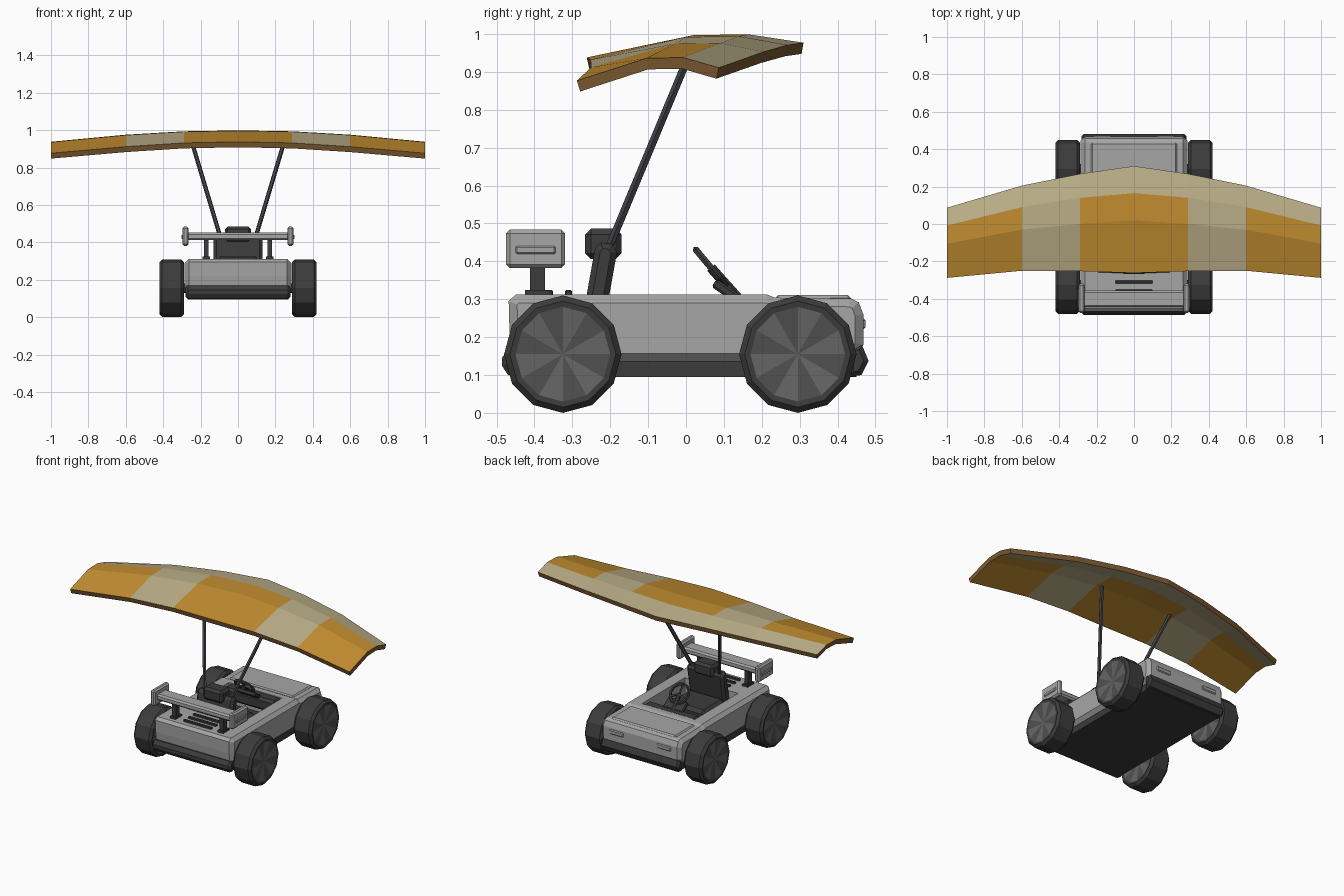
import bpy, bmesh, math
from mathutils import Vector, Matrix

if "Cube" in bpy.data.objects:
    bpy.data.objects.remove(bpy.data.objects["Cube"])


def mat(name, r, g, b):
    m = bpy.data.materials.new(name)
    m.diffuse_color = (r, g, b, 1)
    m.use_nodes = True
    m.node_tree.nodes["Principled BSDF"].inputs["Base Color"].default_value = m.diffuse_color
    return m


GREY = mat("body_grey", .38, .38, .38)
DARK = mat("dark_grey", .045, .045, .045)
BAR = mat("strut_grey", .06, .06, .075)
HUB_A = mat("hub_light", .13, .13, .13)
HUB_B = mat("hub_dark", .08, .08, .08)
ORANGE = mat("wing_orange", .55, .27, .03)
CREAM = mat("wing_cream", .5, .43, .25)
BROWN = mat("wing_edge", .2, .1, .03)


def make(name, bm, *mats):
    bmesh.ops.recalc_face_normals(bm, faces=bm.faces)
    me = bpy.data.meshes.new(name)
    bm.to_mesh(me)
    bm.free()
    ob = bpy.data.objects.new(name, me)
    bpy.context.collection.objects.link(ob)
    for m in mats:
        me.materials.append(m)
    return ob


def bevel(bm, width):
    if width:
        bmesh.ops.bevel(bm, geom=bm.edges[:], offset=width, segments=1,
                        affect='EDGES', clamp_overlap=True)


def box(name, loc, size, m, chamfer=0.0, tilt=0.0):
    bm = bmesh.new()
    bmesh.ops.create_cube(bm, size=1)
    bmesh.ops.scale(bm, vec=size, verts=bm.verts)
    bevel(bm, chamfer)
    bm.transform(Matrix.Translation(loc) @ Matrix.Rotation(tilt, 4, 'X'))
    return make(name, bm, m)


def prism(name, outline, half, m, chamfer=0.0):
    """Side outline (y, z) extruded across x."""
    bm = bmesh.new()
    a = [bm.verts.new((-half, y, z)) for y, z in outline]
    b = [bm.verts.new((half, y, z)) for y, z in outline]
    n = len(outline)
    bm.faces.new(a)
    bm.faces.new(b)
    for i in range(n):
        bm.faces.new((a[i], a[(i + 1) % n], b[(i + 1) % n], b[i]))
    bmesh.ops.recalc_face_normals(bm, faces=bm.faces)
    if chamfer:
        rim = [e for e in bm.edges if abs(e.verts[0].co.x - e.verts[1].co.x) < 1e-5]
        bmesh.ops.bevel(bm, geom=rim, offset=chamfer, segments=1, affect='EDGES')
    return make(name, bm, m)


def rod(name, p, q, r, m, sides=6):
    p, q = Vector(p), Vector(q)
    bm = bmesh.new()
    bmesh.ops.create_cone(bm, cap_ends=True, segments=sides, radius1=r, radius2=r,
                          depth=(q - p).length)
    rot = (q - p).to_track_quat('Z', 'Y').to_matrix().to_4x4()
    bm.transform(Matrix.Translation((p + q) / 2) @ rot)
    return make(name, bm, m)


# Body shell with the cockpit cut out
body = prism("body", [(-.43, .135), (-.46, .165), (-.466, .22), (-.468, .295), (-.45, .312),
                      (.215, .312), (.235, .304), (.435, .302), (.456, .292), (.468, .26),
                      (.468, .18), (.45, .135)], .285, GREY, .022)
cutter = box("cockpit_cutter", (0, -.04, .30), (.38, .44, .26), DARK)
cutter.hide_render = True
mod = body.modifiers.new("cockpit", 'BOOLEAN')
mod.operation = 'DIFFERENCE'
mod.object = cutter
mod.solver = 'EXACT'
bpy.context.view_layer.objects.active = body
bpy.ops.object.modifier_apply(modifier=mod.name)
bpy.data.objects.remove(cutter)
box("hood_panel", (0, .335, .3), (.46, .2, .022), GREY, .008)

# Dark chassis, bumpers and cockpit floor
prism("chassis", [(-.45, .095), (-.45, .17), (.45, .17), (.45, .095)], .262, DARK)
prism("rear_bumper", [(-.44, .095), (-.47, .1), (-.486, .125), (-.486, .145), (-.468, .17),
                      (-.44, .17)], .28, DARK, .012)
prism("front_bumper", [(.43, .095), (.463, .1), (.482, .137), (.465, .178), (.43, .178)],
      .28, DARK, .012)
box("cockpit_floor", (0, -.04, .172), (.38, .44, .012), DARK)

# Wheels: twelve-sided tyres with faceted hubs
def wheel(name, side, y):
    rings = [(.295, .125), (.29, .14), (.305, .155), (.405, .155), (.42, .14), (.418, .125)]
    bm = bmesh.new()
    n = 12
    loops = [[bm.verts.new((side * x, y + r * math.cos(k * math.tau / n),
                            .155 + r * math.sin(k * math.tau / n))) for k in range(n)]
             for x, r in rings]
    for a, b in zip(loops, loops[1:]):
        for k in range(n):
            bm.faces.new((a[k], a[(k + 1) % n], b[(k + 1) % n], b[k]))
    for loop, x in ((loops[0], .305), (loops[-1], .408)):
        c = bm.verts.new((side * x, y, .155))
        for k in range(n):
            bm.faces.new((c, loop[k], loop[(k + 1) % n])).material_index = 1 + k % 2
    make(name, bm, DARK, HUB_A, HUB_B)


for end, y in (("rear", -.325), ("front", .295)):
    rod(end + "_axle", (-.32, y, .155), (.32, y, .155), .025, DARK, 8)
    for side, label in ((-1, "left"), (1, "right")):
        wheel(f"{end}_{label}_wheel", side, y)

# Seat
box("seat_cushion", (0, -.11, .225), (.26, .22, .1), DARK, .02)
prism("seat_back", [(-.275, .24), (-.24, .435), (-.225, .45), (-.195, .445), (-.182, .425),
                    (-.215, .24)], .13, DARK, .015)
box("headrest", (0, -.218, .446), (.14, .096, .08), DARK, .015)

# Dashboard and steering wheel
box("dashboard", (0, .15, .27), (.37, .08, .08), DARK, .015)
box("dash_hood", (0, .105, .322), (.14, .075, .025), DARK, .006, -.6)
rod("steering_column", (0, .066, .383), (0, .14, .30), .013, DARK)
hub = Vector((0, .066, .383))
tilt = math.radians(-50)
bpy.ops.mesh.primitive_torus_add(major_segments=12, minor_segments=5, major_radius=.062,
                                 minor_radius=.009, location=hub, rotation=(tilt, 0, 0))
ring = bpy.context.object
ring.name = "steering_wheel"
ring.data.materials.append(DARK)
for k in range(3):
    a = math.radians(90 + 120 * k + 180)
    tip = Matrix.Rotation(tilt, 3, 'X') @ Vector((math.cos(a), math.sin(a), 0)) * .06
    rod(f"steering_spoke_{k + 1}", hub, hub + tip, .007, DARK, 4)

# Rear deck vents
for k in range(3):
    box(f"deck_vent_{k + 1}", (0, -.41 + .05 * k, .316), (.2, .018, .016), DARK, .003)

# Spoiler
box("spoiler_beam", (0, -.4, .432), (.56, .09, .04), GREY, .01)
for s, label in ((-1, "left"), (1, "right")):
    box(f"spoiler_{label}_plate", (s * .281, -.397, .433), (.034, .156, .102), GREY, .01)
    box(f"spoiler_{label}_plate_trim", (s * .298, -.397, .43), (.01, .105, .022), GREY, .004)
    box(f"spoiler_{label}_post", (s * .17, -.392, .36), (.026, .04, .12), DARK)
    box(f"spoiler_{label}_foot", (s * .17, -.392, .316), (.04, .065, .016), DARK)
    # Lamps and struts
    box(f"{label}_headlight", (s * .17, .467, .235), (.1, .014, .028), GREY, .005)
    rod(f"{label}_strut", (s * .092, -.21, .42), (s * .256, .018, .968), .0115, BAR)

# Wing canopy: stations across x, each (rear, fold, band, leading edge) as y, z
half = [(0, ((-.262, .938), (.02, .997), (.165, .999), (.31, .977))),
        (.29, ((-.252, .932), (0, .992), (.14, .994), (.268, .971))),
        (.6, ((-.25, .912), (-.03, .974), (.09, .976), (.205, .953))),
        (1, ((-.288, .877), (-.105, .936), (-.008, .938), (.087, .911)))]
stations = [(-x, c) for x, c in reversed(half[1:])] + half
bm = bmesh.new()
rows = [[bm.verts.new((x, y, z)) for y, z in c] for x, c in stations]
for i, (a, b) in enumerate(zip(rows, rows[1:])):
    for j in range(3):
        f = bm.faces.new((a[j], b[j], b[j + 1], a[j + 1]))
        f.material_index = 1 if j == 2 or i in (1, 4) else 0
wing = make("wing_canopy", bm, ORANGE, CREAM, BROWN)
if wing.data.polygons[0].normal.z < 0:
    wing.data.flip_normals()
sol = wing.modifiers.new("thickness", 'SOLIDIFY')
sol.thickness = .03
sol.offset = -1
sol.material_offset_rim = 2
